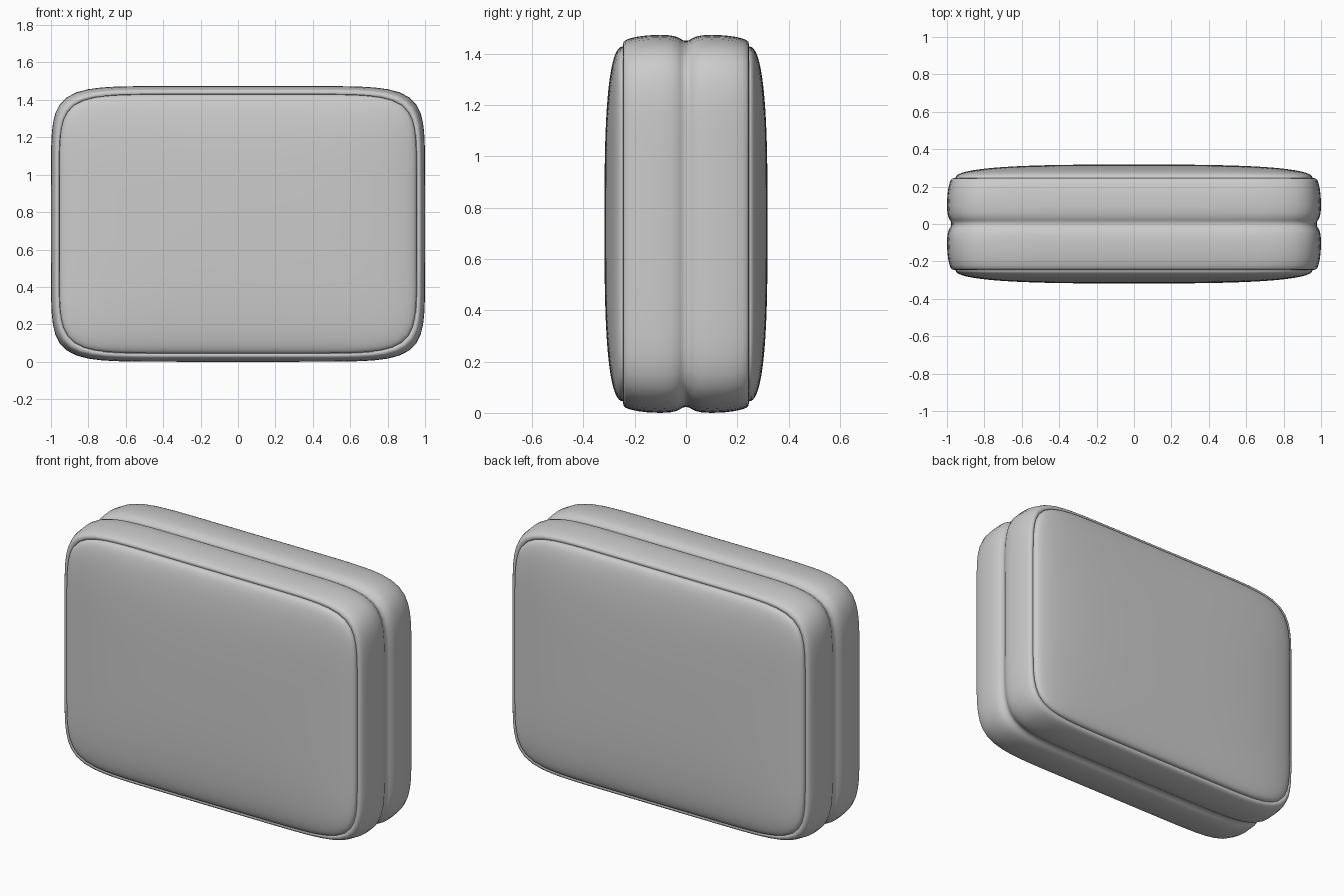
import bpy, bmesh, math

if "Cube" in bpy.data.objects:
    bpy.data.objects.remove(bpy.data.objects["Cube"])

HALF_X, HALF_Z, SEG = 1.0, 0.737, 128


def outline(inset, y, n, scale=1.0):
    """Softly squared outline (superellipse) in the XZ plane."""
    pts = []
    for i in range(SEG):
        t = 2 * math.pi * i / SEG
        c, s = math.cos(t), math.sin(t)
        r = scale * (abs(c) ** n + abs(s) ** n) ** (-1 / n)
        pts.append(((HALF_X - inset) * r * c, y, HALF_Z + (HALF_Z - inset) * r * s))
    return pts


def loft(name, rings, cap_start=True):
    bm = bmesh.new()
    loops = [[bm.verts.new(p) for p in ring] for ring in rings]
    for a, b in zip(loops, loops[1:]):
        for i in range(SEG):
            j = (i + 1) % SEG
            bm.faces.new((a[i], a[j], b[j], b[i]))
    bm.faces.new(loops[-1])
    if cap_start:
        bm.faces.new(loops[0])
    bmesh.ops.recalc_face_normals(bm, faces=bm.faces)
    mesh = bpy.data.meshes.new(name)
    bm.to_mesh(mesh)
    bm.free()
    ob = bpy.data.objects.new(name, mesh)
    bpy.context.collection.objects.link(ob)
    bpy.ops.object.select_all(action='DESELECT')
    ob.select_set(True)
    bpy.context.view_layer.objects.active = ob
    bpy.ops.object.shade_smooth_by_angle(angle=math.radians(40))
    return ob


# Side band: two rounded halves meeting in a central groove (y, inset)
half = [(0.012, .021), (0.022, .015), (0.035, .008), (0.06, .002), (0.1, 0),
        (0.15, .002), (0.19, .007), (0.22, .014), (0.235, .02), (0.243, .027),
        (0.245, .036), (0.242, .043), (0.232, .048)]
profile = [(-y, d) for y, d in reversed(half)] + [(0, .023)] + half
loft("case_band", [outline(d, y, 8) for y, d in profile])

# Domed panels, front and back
for name, side in (("front_panel", -1), ("back_panel", 1)):
    rings = [outline(.045, side * .225, 8)]
    for k in range(33):
        s = math.cos(math.pi / 2 * k / 33)
        y = .243 + .075 * max(0, 1 - s ** 3) ** (1 / 2.5)
        rings.append(outline(.045, side * y, 2 + 6 * s * s, s))
    loft(name, rings)
